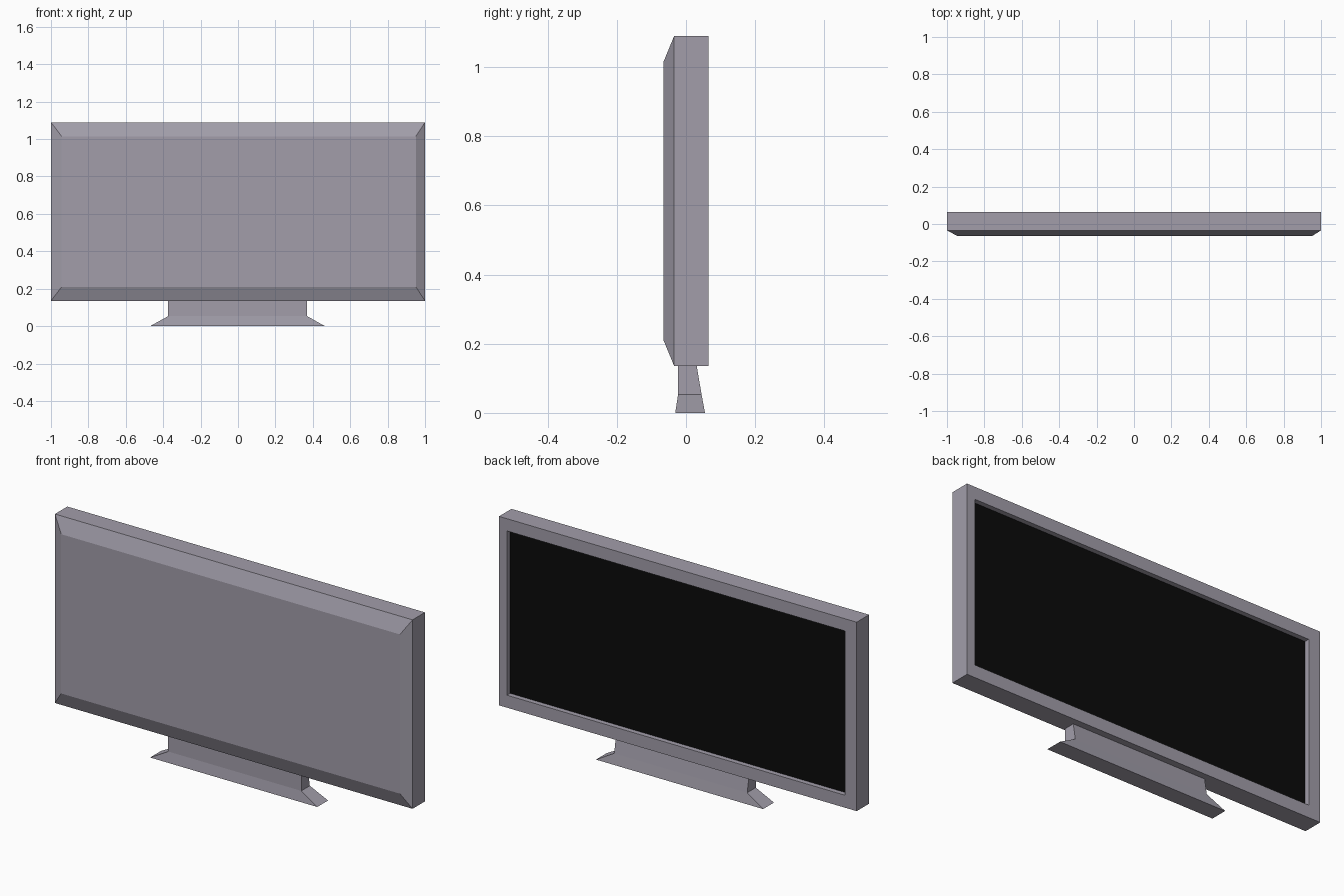
import bpy
import bmesh

cube = bpy.data.objects.get("Cube")
if cube:
    bpy.data.objects.remove(cube, do_unlink=True)


def material(name, rgb):
    mat = bpy.data.materials.new(name)
    mat.use_nodes = True
    mat.diffuse_color = (*rgb, 1)
    bsdf = mat.node_tree.nodes["Principled BSDF"]
    bsdf.inputs["Base Color"].default_value = (*rgb, 1)
    bsdf.inputs["Roughness"].default_value = 0.6
    return mat


grey = material("silver grey", (0.36, 0.34, 0.40))
black = material("screen black", (0.003, 0.003, 0.003))


def loft(name, sections, place, mats):
    """Join rectangles (level, u0, u1, v0, v1) into a closed solid; the last cap takes the last material."""
    bm = bmesh.new()
    rings = [[bm.verts.new(place(t, u, v))
              for u, v in ((u0, v0), (u1, v0), (u1, v1), (u0, v1))]
             for t, u0, u1, v0, v1 in sections]
    for a, b in zip(rings, rings[1:]):
        for i in range(4):
            j = (i + 1) % 4
            bm.faces.new((a[i], a[j], b[j], b[i]))
    bm.faces.new(rings[0][::-1])
    end_cap = bm.faces.new(rings[-1])
    end_cap.material_index = len(mats) - 1
    bmesh.ops.recalc_face_normals(bm, faces=bm.faces)
    mesh = bpy.data.meshes.new(name)
    bm.to_mesh(mesh)
    bm.free()
    for mat in mats:
        mesh.materials.append(mat)
    obj = bpy.data.objects.new(name, mesh)
    bpy.context.collection.objects.link(obj)
    return obj


# Casing: chamfered plain side, straight walls, then a bezel stepping in to the sunken screen
loft("casing_and_screen", [
    (-0.065, -0.943, 0.951, 0.21, 1.015),
    (-0.034, -1, 1, 0.135, 1.09),
    (0.065, -1, 1, 0.135, 1.09),
    (0.065, -0.935, 0.955, 0.198, 1.028),
    (0.04, -0.935, 0.955, 0.198, 1.028),
], lambda t, u, v: (u, t, v), [grey, black])

# Stand: flared foot narrowing to a broad neck
loft("stand", [
    (0, -0.47, 0.465, -0.031, 0.055),
    (0.053, -0.374, 0.37, -0.023, 0.045),
    (0.136, -0.374, 0.37, -0.023, 0.031),
], lambda t, u, v: (u, v, t), [grey])
